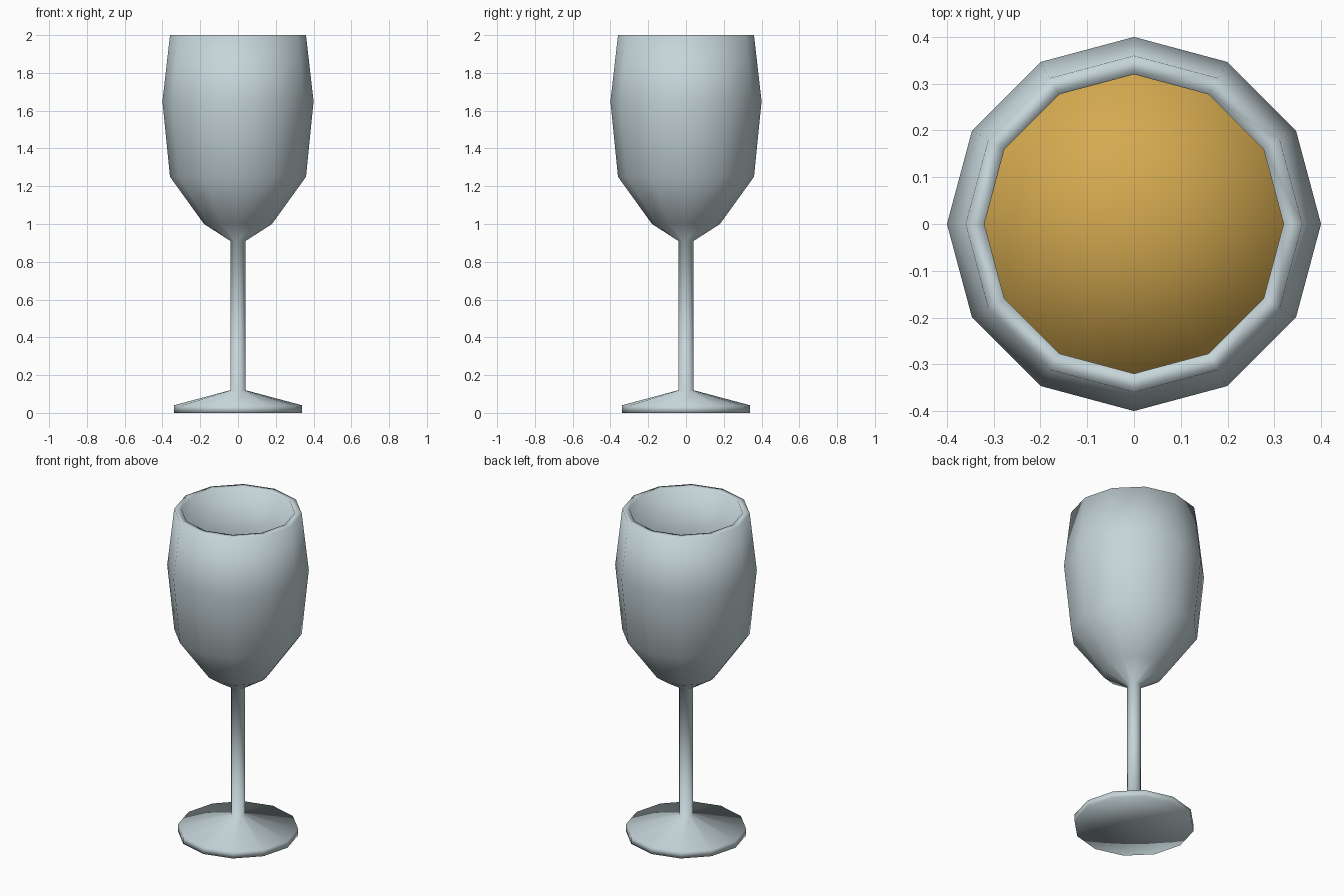
import bpy
import bmesh
from math import cos, sin, tau

SIDES = 12

cube = bpy.data.objects.get("Cube")
if cube:
    bpy.data.objects.remove(cube, do_unlink=True)


def make_material(name, rgb, roughness):
    mat = bpy.data.materials.new(name)
    mat.use_nodes = True
    color = (*rgb, 1.0)
    mat.diffuse_color = color
    shader = mat.node_tree.nodes["Principled BSDF"]
    shader.inputs["Base Color"].default_value = color
    shader.inputs["Roughness"].default_value = roughness
    return mat


def lathe(name, profile, mat):
    """Spin a (radius, height) profile around z; zero radius makes a pole."""
    bm = bmesh.new()
    rings = []
    for r, z in profile:
        if r == 0:
            rings.append([bm.verts.new((0, 0, z))] * SIDES)
        else:
            rings.append([bm.verts.new((r * cos(tau * i / SIDES), r * sin(tau * i / SIDES), z))
                          for i in range(SIDES)])
    for low, high in zip(rings, rings[1:]):
        for i in range(SIDES):
            j = (i + 1) % SIDES
            corners = [low[i], low[j], high[j], high[i]]
            face = bm.faces.new(list(dict.fromkeys(corners)))
            face.smooth = True
    bmesh.ops.recalc_face_normals(bm, faces=bm.faces[:])
    mesh = bpy.data.meshes.new(name)
    bm.to_mesh(mesh)
    bm.free()
    mesh.materials.append(mat)
    obj = bpy.data.objects.new(name, mesh)
    bpy.context.collection.objects.link(obj)
    return obj


glass = make_material("pale grey glass", (0.56, 0.66, 0.69), 0.4)
amber = make_material("amber liquid", (0.66, 0.40, 0.08), 0.4)

# Foot, stem, outer bowl, rim and inner bowl as one closed wall
foot = [(0, 0), (0.34, 0), (0.34, 0.04)]
stem = [(0.04, 0.12), (0.04, 0.91)]
outer_bowl = [(0.18, 1.0), (0.36, 1.25), (0.40, 1.65), (0.36, 2.0)]
inner_bowl = [(0.32, 2.0), (0.36, 1.65), (0.32, 1.25), (0.15, 1.03), (0, 0.95)]
lathe("wine_glass", foot + stem + outer_bowl + inner_bowl, glass)

# Drink filling the bowl to just below its widest point
drink = [(0, 0.96), (0.145, 1.035), (0.315, 1.25), (0.35, 1.6), (0, 1.6)]
lathe("drink", drink, amber)
